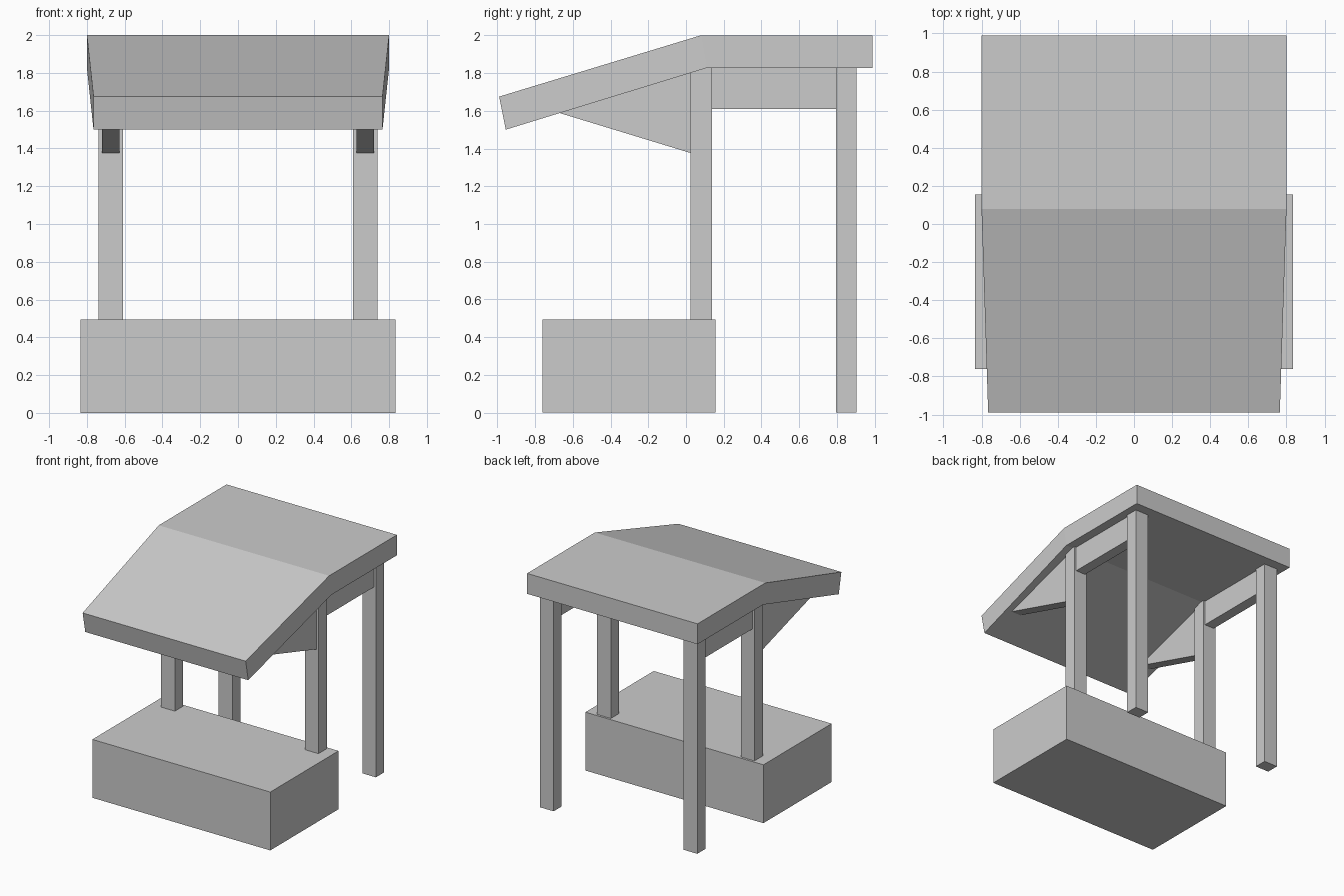
import bpy

if "Cube" in bpy.data.objects:
    bpy.data.objects.remove(bpy.data.objects["Cube"])


def mesh_object(name, verts, faces):
    mesh = bpy.data.meshes.new(name)
    mesh.from_pydata(verts, [], faces)
    mesh.update()
    obj = bpy.data.objects.new(name, mesh)
    bpy.context.collection.objects.link(obj)
    return obj


def loft(name, sections):
    """Skin a row of cross-sections with equal point counts and cap both ends."""
    n = len(sections[0])
    verts = [p for s in sections for p in s]
    faces = [tuple(range(n))[::-1],
             tuple(range(len(verts) - n, len(verts)))]
    for k in range(len(sections) - 1):
        a, b = k * n, (k + 1) * n
        for i in range(n):
            j = (i + 1) % n
            faces.append((a + i, a + j, b + j, b + i))
    return mesh_object(name, verts, faces)


def extrude_x(name, profile, x0, x1):
    """Extrude a counter-clockwise (y, z) profile along x."""
    return loft(name, [[(x, y, z) for y, z in profile] for x in (x0, x1)])


def rect(y0, y1, z0, z1):
    return [(y0, z0), (y1, z0), (y1, z1), (y0, z1)]


# Counter block
extrude_x("counter", rect(-0.76, 0.155, 0, 0.495), -0.835, 0.835)

# Roof: tapered front awning and flat rear in one solid, from back to front
roof_sections = [  # half width, top (y, z), bottom (y, z)
    (0.80, (0.988, 2.0), (0.988, 1.827)),
    (0.80, (0.08, 2.0), (0.11, 1.827)),
    (0.765, (-0.99, 1.675), (-0.955, 1.5)),
]
loft("roof", [[(-w, *top), (-w, *bot), (w, *bot), (w, *top)]
              for w, top, bot in roof_sections])

# Posts, beams and braces on each side
for side, s in (("left", -1), ("right", 1)):
    cx = s * 0.674
    parts = [
        ("front_post", [(0.025, 0.495), (0.137, 0.495), (0.137, 1.827),
                        (0.11, 1.827), (0.025, 1.801)], 0.064),
        ("back_post", rect(0.795, 0.903, 0, 1.827), 0.064),
        ("beam", rect(0.137, 0.795, 1.61, 1.827), 0.046),
        ("brace", [(0.025, 1.376), (0.025, 1.801), (-0.67, 1.588)], 0.046),
    ]
    for name, profile, half in parts:
        extrude_x(f"{name}_{side}", profile, cx - half, cx + half)
